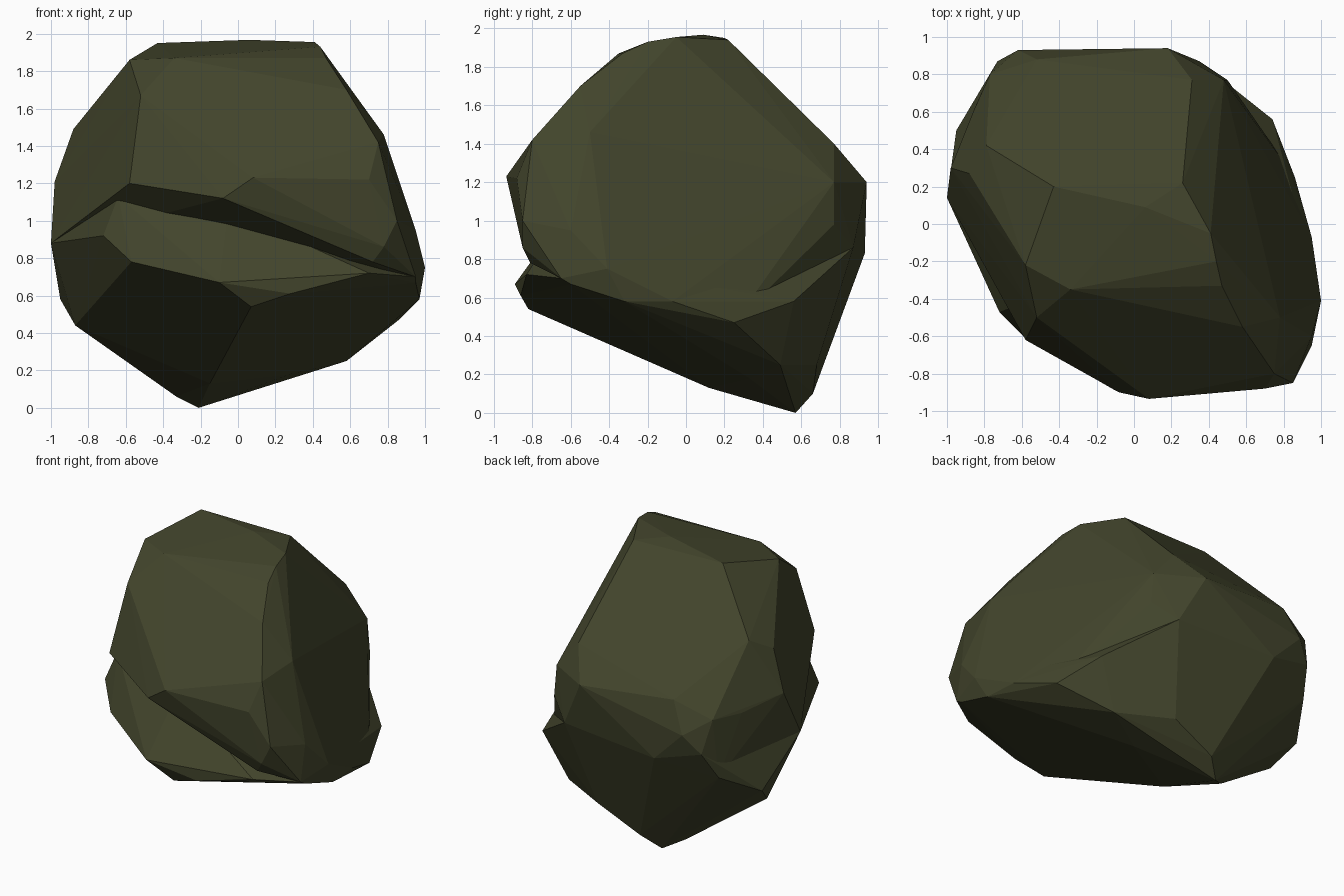
import bpy, bmesh

# Corners shared by both halves: right side, back and left tip
waist = [(1, -.41, .75), (.95, -.65, .7), (.97, -.32, .58), (.95, -.07, .58),
         (.86, .25, .47), (.35, .87, .86), (-.4, .93, .83), (-.73, .87, .92),
         (-.79, .76, .73), (-1, .14, .88)]

# Upper mass: crown, sloping front and back, overhanging front lip
upper = [(-.43, .2, 1.95), (.06, .09, 1.967), (.41, -.05, 1.955), (.26, .22, 1.94),
         (.44, -.2, 1.93), (.47, -.33, 1.87), (-.34, -.35, 1.87), (-.58, -.22, 1.86),
         (.58, -.55, 1.7), (.78, -.5, 1.46), (.31, .77, 1.4), (.48, .77, 1.2),
         (.5, .77, .98), (.18, .94, 1.2), (-.52, .88, 1.26), (-.62, .93, 1.05),
         (-.77, .8, 1.15), (-.86, .6, 1.15), (-.79, .42, 1.58), (-.88, .27, 1.49),
         (-.98, .3, 1.21), (-.52, -.5, 1.67), (-.58, -.62, 1.2), (-.08, -.9, 1.12),
         (.08, -.935, 1.23), (.7, -.88, 1.22), (.75, -.8, 1.42), (.85, -.85, 1.0),
         (.78, -.85, .86), (.35, -.82, .95), (.72, -.81, .78), (.95, -.6, .95)]

# Lower mass: jutting front ledge, tapered underside, foot near the back
lower = [(-.64, -.44, 1.13), (-.24, -.58, 1.06), (-.05, -.61, 1.06), (.3, -.7, .9),
         (-.72, -.47, .92), (-.57, -.62, .78), (-.1, -.89, .67), (.07, -.82, .54),
         (.28, -.86, .61), (.7, -.83, .72), (.95, -.6, .67),
         (-.15, .12, .13), (.74, .56, .58), (.58, .49, .25), (.28, .33, .18),
         (.22, .68, .25), (-.1, .66, .1), (-.21, .57, 0), (-.33, .48, .06),
         (-.87, .33, .44), (-.95, .5, .58)]

stone = bpy.data.materials.new("olive_stone")
stone.diffuse_color = (0.055, 0.059, 0.025, 1)


def hull(name, points):
    bm = bmesh.new()
    for p in points:
        bm.verts.new(p)
    res = bmesh.ops.convex_hull(bm, input=bm.verts)
    inner = {g for g in res["geom_interior"] if isinstance(g, bmesh.types.BMVert)}
    bmesh.ops.delete(bm, geom=list(inner), context='VERTS')
    bmesh.ops.recalc_face_normals(bm, faces=bm.faces)
    me = bpy.data.meshes.new(name)
    bm.to_mesh(me)
    bm.free()
    me.materials.append(stone)
    ob = bpy.data.objects.new(name, me)
    bpy.context.collection.objects.link(ob)
    return ob


# Fuse both masses so the crack runs across the front
rock = hull("rock", upper + waist)
base = hull("rock_base", lower + waist)
fuse = rock.modifiers.new("fuse", 'BOOLEAN')
fuse.operation = 'UNION'
fuse.solver = 'EXACT'
fuse.object = base
bpy.context.view_layer.objects.active = rock
bpy.ops.object.modifier_apply(modifier=fuse.name)
bpy.data.objects.remove(base)
